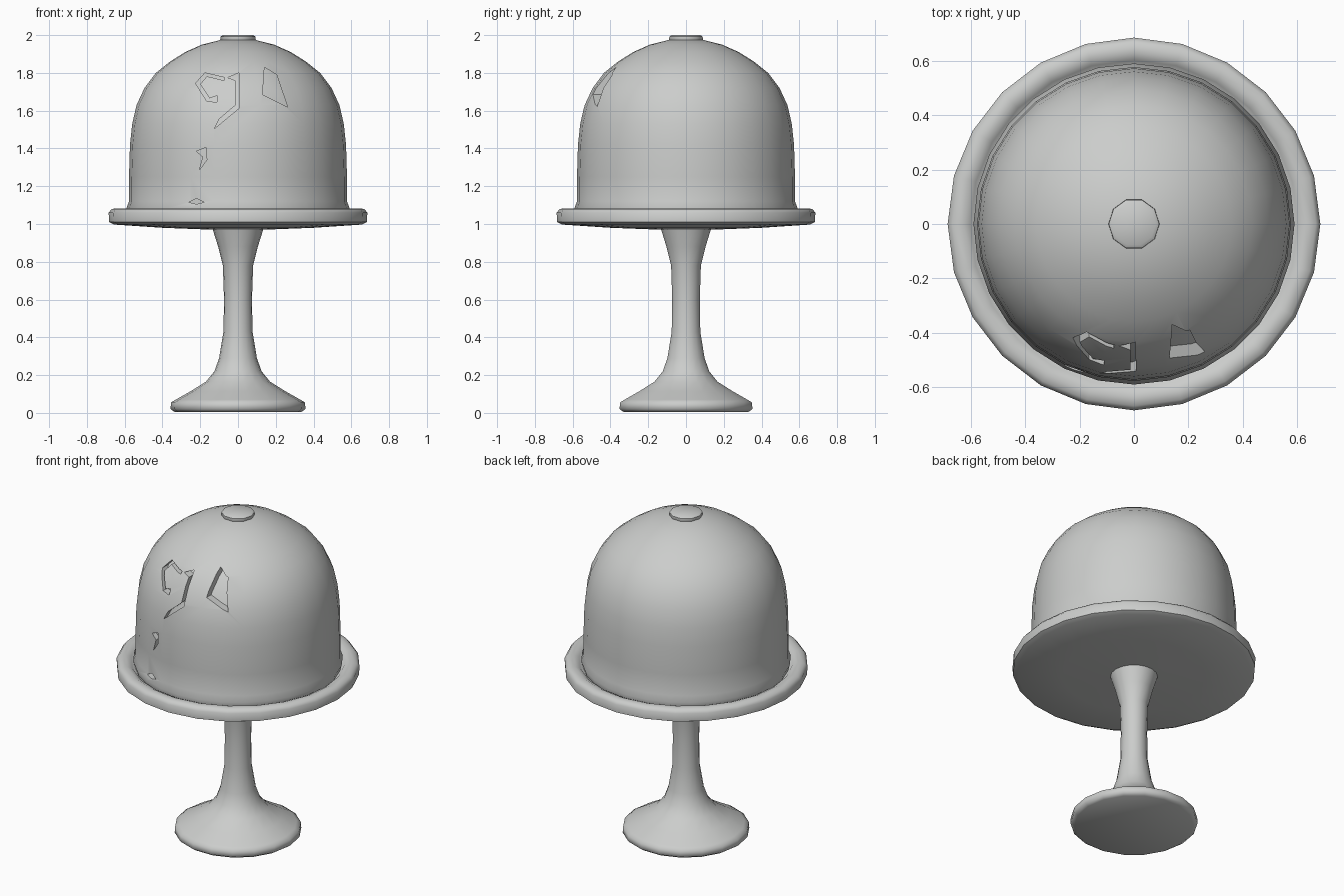
import bpy, bmesh, math

if "Cube" in bpy.data.objects:
    bpy.data.objects.remove(bpy.data.objects["Cube"])

grey = bpy.data.materials.new("pale grey")
grey.diffuse_color = (0.6, 0.61, 0.6, 1)
grey.use_nodes = True
grey.node_tree.nodes["Principled BSDF"].inputs["Base Color"].default_value = grey.diffuse_color


def finish(name, bm, angle=None):
    bmesh.ops.recalc_face_normals(bm, faces=bm.faces)
    mesh = bpy.data.meshes.new(name)
    bm.to_mesh(mesh)
    bm.free()
    mesh.materials.append(grey)
    ob = bpy.data.objects.new(name, mesh)
    bpy.context.collection.objects.link(ob)
    if angle:
        shade(ob, angle)
    return ob


def shade(ob, angle):
    bpy.ops.object.select_all(action='DESELECT')
    bpy.context.view_layer.objects.active = ob
    ob.select_set(True)
    bpy.ops.object.shade_smooth_by_angle(angle=math.radians(angle))


def lathe(name, profile, sides, angle=50):
    """Closed solid of revolution; a radius of 0 makes a pole."""
    bm = bmesh.new()
    rings = []
    for r, z in profile:
        if r == 0:
            rings.append([bm.verts.new((0, 0, z))] * sides)
        else:
            rings.append([bm.verts.new((r * math.cos(2 * math.pi * i / sides),
                                        r * math.sin(2 * math.pi * i / sides), z))
                          for i in range(sides)])
    for a, b in zip(rings, rings[1:]):
        for i in range(sides):
            j = (i + 1) % sides
            bm.faces.new(list(dict.fromkeys((a[i], a[j], b[j], b[i]))))
    return finish(name, bm, angle)


# Foot flaring up into the slender stem
lathe("foot_and_stem", [(0, 0.01), (0.335, 0.005), (0.357, 0.02), (0.355, 0.055),
                        (0.33, 0.07), (0.25, 0.115), (0.17, 0.165), (0.125, 0.22),
                        (0.1, 0.29), (0.077, 0.43), (0.074, 0.6), (0.08, 0.78),
                        (0.105, 0.88), (0.135, 0.975), (0, 0.98)], 18, 60)

# Plate with rounded rim and a shallow sunken bed
lathe("plate", [(0, 0.965), (0.14, 0.97), (0.4, 0.98), (0.655, 0.997), (0.682, 1.01),
                (0.685, 1.06), (0.668, 1.08), (0.63, 1.083), (0.602, 1.07),
                (0.585, 1.05), (0, 1.05)], 24, 60)

# Cover: rounded bell with a little lip at the base
dome_profile = [(0.58, 1.05), (0.59, 1.085), (0.577, 1.12), (0.577, 1.25), (0.572, 1.42),
                (0.56, 1.53), (0.537, 1.63), (0.495, 1.72), (0.435, 1.80), (0.36, 1.86),
                (0.28, 1.91), (0.19, 1.95), (0.09, 1.975), (0, 1.98)]
dome = lathe("dome_cover", [(0, 1.05)] + dome_profile, 28)

# Knob
lathe("knob", [(0, 1.95), (0.08, 1.95), (0.094, 1.975), (0.093, 1.992), (0.08, 2.0),
               (0, 2.0)], 10, 40)

# Chipped recesses that follow the curve of the cover
core = lathe("recess_floor_helper",
             [(0, 1.0)] + [(max(r - 0.03, 0), z - 0.025) for r, z in dome_profile], 28)
chips = [
    [(-0.225, 1.745), (-0.175, 1.80), (-0.07, 1.775), (-0.075, 1.76), (-0.165, 1.782),
     (-0.20, 1.74), (-0.15, 1.665), (-0.11, 1.68), (-0.11, 1.645), (-0.165, 1.65)],
    [(-0.055, 1.775), (0.005, 1.80), (0.008, 1.615), (-0.125, 1.505), (-0.10, 1.555),
     (-0.012, 1.63), (-0.012, 1.76)],
    [(0.14, 1.83), (0.205, 1.79), (0.262, 1.62), (0.13, 1.685)],
    [(-0.17, 1.405), (-0.22, 1.385), (-0.185, 1.355), (-0.205, 1.285), (-0.165, 1.34)],
    [(-0.26, 1.115), (-0.22, 1.135), (-0.18, 1.115), (-0.22, 1.105)],
]
bm = bmesh.new()
for chip in chips:
    near = [bm.verts.new((x, -0.75, z)) for x, z in chip]
    far = [bm.verts.new((x, -0.15, z)) for x, z in chip]
    bm.faces.new(near)
    bm.faces.new(far[::-1])
    for i in range(len(chip)):
        j = (i + 1) % len(chip)
        bm.faces.new((near[j], near[i], far[i], far[j]))
cutter = finish("chip_cutter", bm)


def subtract(target, tool):
    mod = target.modifiers.new("cut", 'BOOLEAN')
    mod.operation = 'DIFFERENCE'
    mod.solver = 'EXACT'
    mod.object = tool
    bpy.ops.object.select_all(action='DESELECT')
    bpy.context.view_layer.objects.active = target
    target.select_set(True)
    bpy.ops.object.modifier_apply(modifier=mod.name)


subtract(cutter, core)
subtract(dome, cutter)
shade(dome, 40)
for helper in (core, cutter):
    bpy.data.objects.remove(helper)
